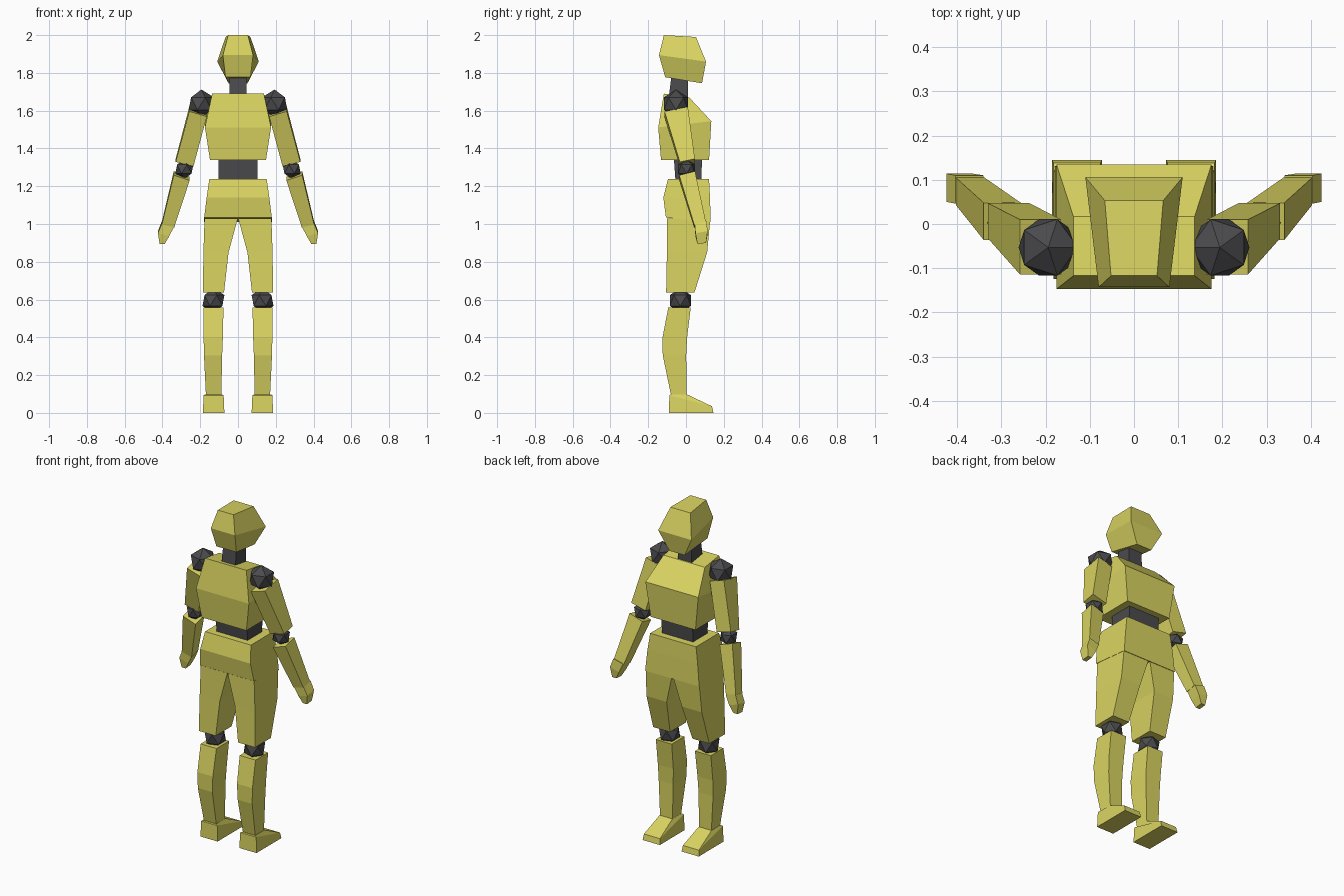
import bpy, bmesh

if "Cube" in bpy.data.objects:
    bpy.data.objects.remove(bpy.data.objects["Cube"])


def material(name, rgb):
    m = bpy.data.materials.new(name)
    m.diffuse_color = (*rgb, 1)
    m.use_nodes = True
    m.node_tree.nodes["Principled BSDF"].inputs["Base Color"].default_value = m.diffuse_color
    return m


YELLOW = material("mustard_yellow", (0.70, 0.66, 0.12))
DARK = material("charcoal", (0.07, 0.07, 0.075))


def finish(name, bm, mat, mirror):
    me = bpy.data.meshes.new(name)
    bm.to_mesh(me)
    bm.free()
    me.materials.append(mat)
    ob = bpy.data.objects.new(name, me)
    bpy.context.collection.objects.link(ob)
    if mirror:
        ob.modifiers.new("mirror", 'MIRROR')
    return ob


def section(x0, x1, y0, y1, z, front=1.0, sx=0.0, sy=0.0):
    """Four-cornered slice; front scales the +y edge, sx and sy tilt it."""
    xc, yc = (x0 + x1) / 2, (y0 + y1) / 2
    pts = []
    for x, y, f in ((x0, y0, 1), (x1, y0, 1), (x1, y1, front), (x0, y1, front)):
        px = xc + (x - xc) * f
        pts.append((px, y, z + sx * (px - xc) + sy * (y - yc)))
    return pts


def loft(name, sections, mat=YELLOW, mirror=False):
    """Skin a stack of four-cornered slices and cap both ends."""
    bm = bmesh.new()
    rings = [[bm.verts.new(p) for p in s] for s in sections]
    for a, b in zip(rings, rings[1:]):
        for i in range(4):
            j = (i + 1) % 4
            bm.faces.new((a[i], a[j], b[j], b[i]))
    bm.faces.new(rings[0])
    bm.faces.new(rings[-1])
    bmesh.ops.recalc_face_normals(bm, faces=bm.faces)
    return finish(name, bm, mat, mirror)


def ball(name, centre, radius):
    """Faceted ball joint on both sides."""
    bm = bmesh.new()
    bmesh.ops.create_icosphere(bm, subdivisions=1, radius=radius)
    bmesh.ops.translate(bm, verts=bm.verts, vec=centre)
    return finish(name, bm, DARK, True)


# Head and neck
loft("head", [
    section(-.052, .052, -.117, .053, 1.995, 1.27, sy=-.06),
    section(-.080, .080, -.143, .106, 1.877, 1.375, sy=-.137),
    section(-.066, .066, -.110, .085, 1.761, .76, sy=-.164)])
loft("neck", [
    section(-.043, .043, -.075, .010, 1.80),
    section(-.047, .047, -.095, .012, 1.64)], DARK)

# Torso
loft("chest", [
    section(-.137, .137, -.117, .017, 1.680, sy=-.15),
    section(-.175, .175, -.147, .134, 1.528, sy=.118),
    section(-.148, .148, -.132, .122, 1.338)])
loft("waist", [
    section(-.103, .103, -.065, .086, 1.36),
    section(-.103, .103, -.055, .080, 1.22)], DARK)
loft("pelvis", [
    section(-.152, .152, -.095, .122, 1.238),
    section(-.166, .166, -.120, .127, 1.140),
    section(-.179, .179, -.106, .131, 1.022, sy=-.1)])

# Arms
ball("shoulder_joint", (-.194, -.053, 1.637), .075)
loft("upper_arm", [
    section(-.258, -.165, -.114, .010, 1.595, sx=-.3, sy=.2),
    section(-.330, -.236, -.033, .047, 1.325, sx=-.25, sy=.2)], mirror=True)
ball("elbow_joint", (-.284, .003, 1.291), .053)
loft("forearm", [
    section(-.340, -.256, -.036, .048, 1.255, sx=-.33, sy=.25),
    section(-.403, -.338, .043, .105, .997, sx=-.25, sy=.25)], mirror=True)
loft("hand", [
    section(-.404, -.340, .046, .110, .998, sx=-.25, sy=.25),
    section(-.424, -.365, .050, .114, .948, sx=-.3, sy=.15),
    section(-.415, -.388, .060, .106, .897, sy=.1)], mirror=True)

# Legs
loft("thigh", [
    section(-.177, -.001, -.100, .129, 1.030),
    section(-.183, -.050, -.101, .112, .850),
    section(-.186, -.074, -.105, .045, .638)], mirror=True)
ball("knee_joint", (-.130, -.030, .595), .065)
loft("shin", [
    section(-.182, -.077, -.094, .025, .557),
    section(-.182, -.080, -.124, .006, .400),
    section(-.180, -.084, -.123, .001, .305),
    section(-.170, -.088, -.080, .003, .098)], mirror=True)
loft("foot", [
    section(-.172, -.087, -.084, .005, .098),
    section(-.182, -.076, -.088, .138, .064, sy=-.26),
    section(-.186, -.072, -.090, .145, .0)], mirror=True)
